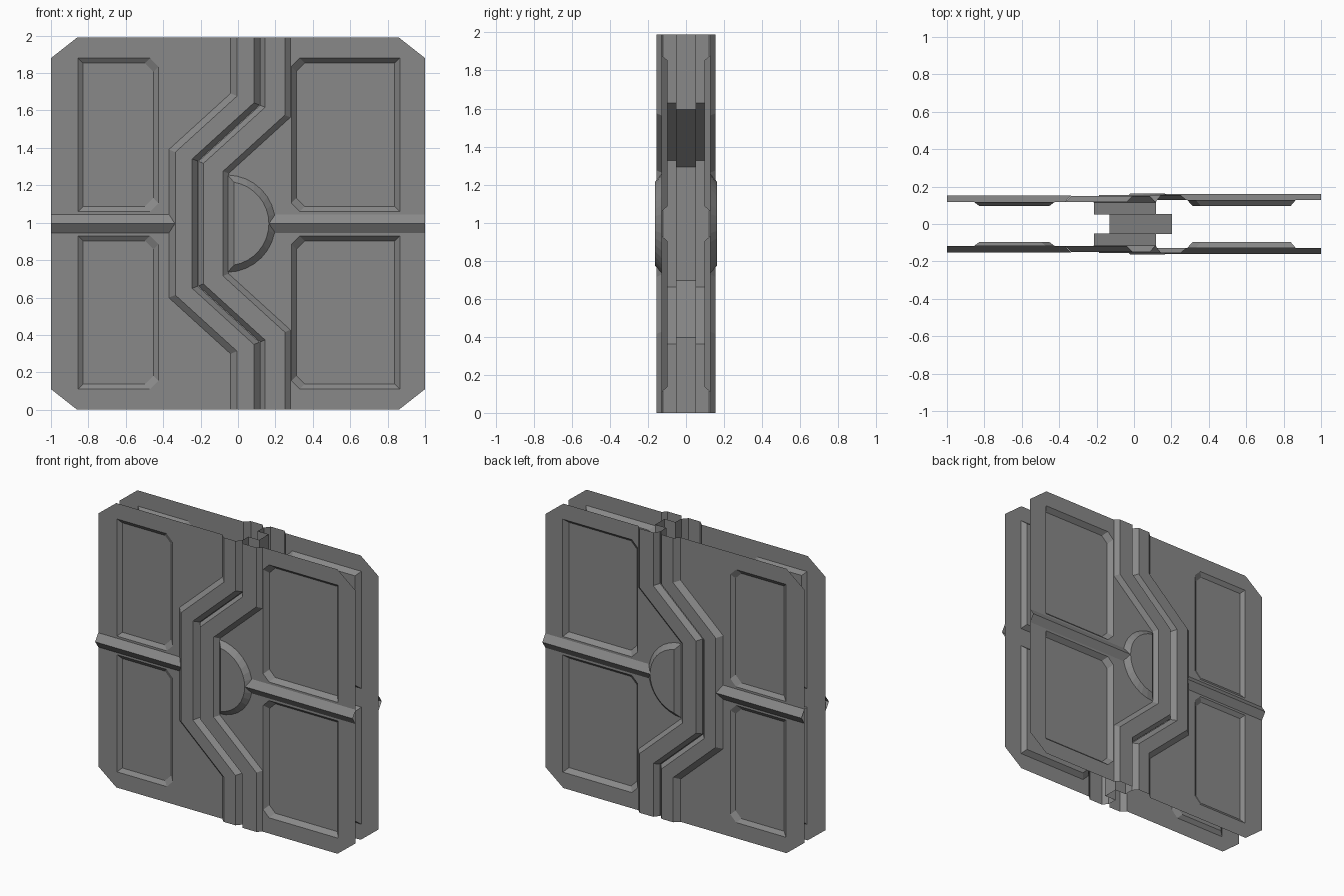
import bpy, bmesh, math

if "Cube" in bpy.data.objects:
    bpy.data.objects.remove(bpy.data.objects["Cube"], do_unlink=True)

HEIGHT = 1.99
MID = HEIGHT / 2

metal = bpy.data.materials.new("plain_grey_metal")
metal.use_nodes = True
GREY = (0.25, 0.25, 0.25, 1)
metal.diffuse_color = GREY
metal.node_tree.nodes["Principled BSDF"].inputs["Base Color"].default_value = GREY


def finish(name, bm):
    """Face the shell outwards (front is -y) and mirror it to the back."""
    bmesh.ops.recalc_face_normals(bm, faces=bm.faces[:])
    if sum(f.normal.y * f.calc_area() for f in bm.faces) > 0:
        bmesh.ops.reverse_faces(bm, faces=bm.faces[:])
    mesh = bpy.data.meshes.new(name)
    bm.to_mesh(mesh)
    bm.free()
    mesh.materials.append(metal)
    ob = bpy.data.objects.new(name, mesh)
    bpy.context.collection.objects.link(ob)
    mirror = ob.modifiers.new("back_side", "MIRROR")
    mirror.use_axis = (False, True, False)
    return ob


def zigzag(x):
    """Points of the seam line that starts at x on the top edge."""
    knee = 1.675 - 0.4 * x
    upper = [(x, HEIGHT), (x, knee), (x - 0.33, knee - 0.3)]
    return upper + [(px, HEIGHT - pz) for px, pz in reversed(upper)]


def ring(bm, points, y):
    return [bm.verts.new((x, y, z)) for x, z in points]


def bridge(bm, a, b, closed=True):
    n = len(a)
    for i in range(n if closed else n - 1):
        j = (i + 1) % n
        bm.faces.new((a[i], a[j], b[j], b[i]))


def recess_outline(inner, outer, low, high, inset):
    """Rectangle whose two corners on the seam side are cut off."""
    s = 1 if outer > inner else -1
    a, b = inner + s * inset, outer - s * inset
    lo, hi, cut = low + inset, high - inset, 0.045
    return [(b, lo), (b, hi), (a + s * cut, hi), (a, hi - cut),
            (a, lo + cut), (a + s * cut, lo)]


def panel(name, seam_x, side, y, inner, outer, slope):
    """Thin sheet with clipped corners and two recessed fields."""
    bm = bmesh.new()
    outline = zigzag(seam_x) + [(side * 0.86, 0), (side, 0.11),
                                (side, HEIGHT - 0.11), (side * 0.86, HEIGHT)]
    loops = [ring(bm, outline, y)]
    fields = []
    for low, high in ((0.11, 0.93), (HEIGHT - 0.93, HEIGHT - 0.11)):
        rim = ring(bm, recess_outline(inner, outer, low, high, 0), y)
        floor = ring(bm, recess_outline(inner, outer, low, high, slope), -0.097)
        loops.append(rim)
        fields.append((rim, floor))
    edges = [bm.edges.new((l[i - 1], l[i])) for l in loops for i in range(len(l))]
    bmesh.ops.triangle_fill(bm, edges=edges, use_beauty=True)
    for rim, floor in fields:
        bridge(bm, rim, floor)
        bm.faces.new(floor)
    finish(name, bm)


def seam(name, profile):
    """Sweep an (x, y) profile down the zigzag seam."""
    bm = bmesh.new()
    rows = [ring(bm, zigzag(x), y) for x, y in profile]
    for a, b in zip(rows, rows[1:]):
        bridge(bm, a, b, closed=False)
    finish(name, bm)


def ridge(name, side, base_x, tip_x, base_y, tip_y):
    """Horizontal triangular bar at mid height."""
    bm = bmesh.new()
    rows = []
    for dz, x, y in ((0.05, base_x, base_y), (0, tip_x, tip_y), (-0.05, base_x, base_y)):
        rows.append(ring(bm, [(x, MID + dz), (side, MID + dz)], y))
    for a, b in zip(rows, rows[1:]):
        bridge(bm, a, b, closed=False)
    finish(name, bm)


# Sheets of both door halves
panel("right_panel", -0.04, -1, -0.117, -0.425, -0.855, 0.027)
panel("left_panel", 0.28, 1, -0.128, 0.285, 0.865, 0.027)

# Interlocking edges: tongue on one half, groove on the other
seam("tongue_edge", [(-0.04, -0.117), (-0.005, -0.15), (0.085, -0.15), (0.115, -0.115),
                     (0.115, -0.05), (0.2, -0.05), (0.2, 0)])
seam("groove_edge", [(0.28, -0.128), (0.25, -0.155), (0.145, -0.155), (0.118, -0.12),
                     (0.118, -0.053), (0.203, -0.053), (0.203, 0)])

# Middle bars
ridge("right_ridge", -1, -0.37, -0.337, -0.117, -0.152)
ridge("left_ridge", 1, 0.2, 0.165, -0.128, -0.16)

# Raised half-round lock cover
bm = bmesh.new()
STEPS = 16
rows = []
for radius, start, y in ((0.26, -0.055, -0.128), (0.225, -0.022, -0.162)):
    limit = math.acos((start + 0.06) / radius)
    angles = [limit * (1 - 2 * i / STEPS) for i in range(STEPS + 1)]
    rows.append(ring(bm, [(-0.06 + radius * math.cos(a), MID + radius * math.sin(a))
                          for a in angles], y))
bridge(bm, *rows)
bm.faces.new(rows[1])
finish("lock_cover", bm)
